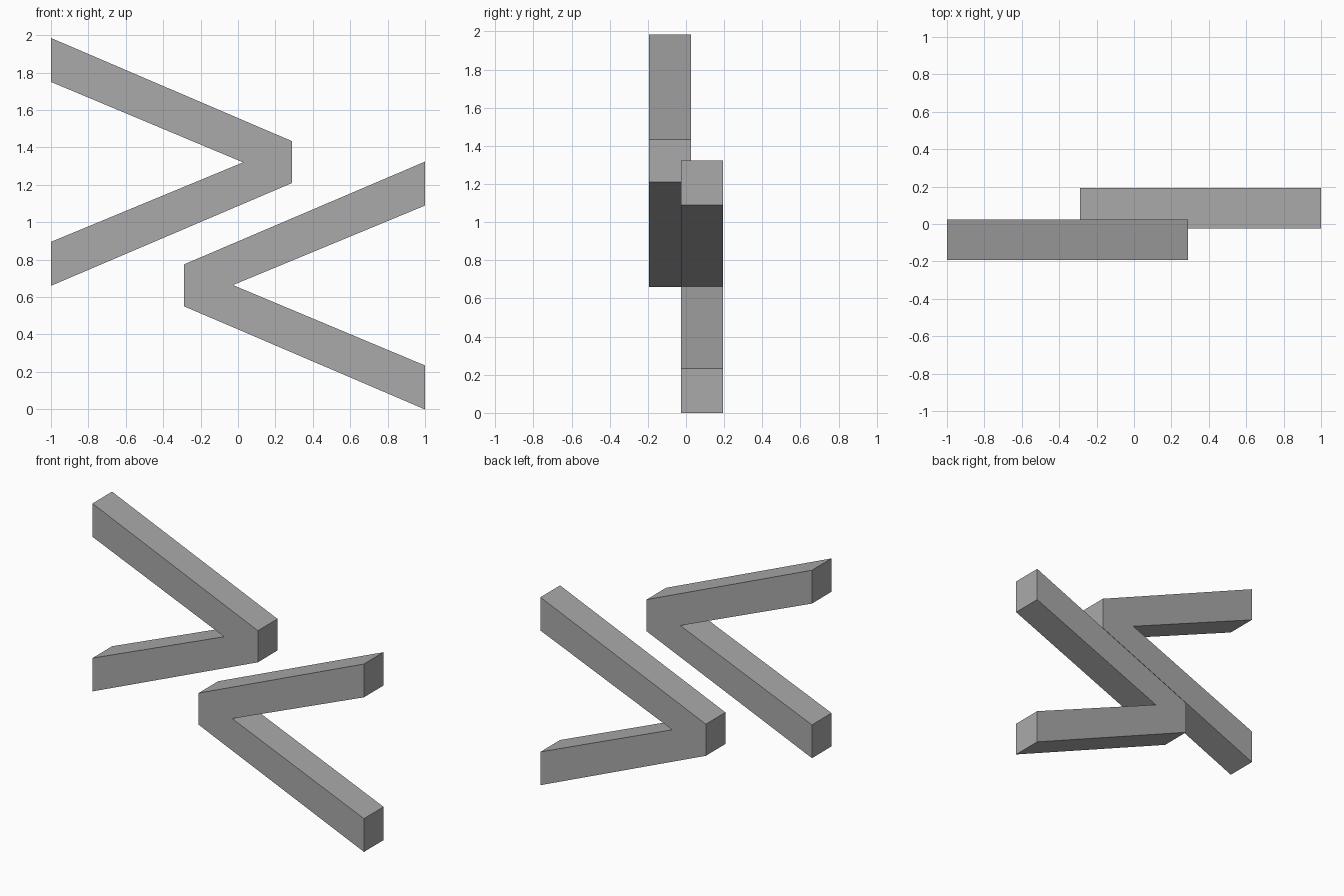
import bpy
import bmesh

cube = bpy.data.objects.get("Cube")
if cube:
    bpy.data.objects.remove(cube, do_unlink=True)

# Single grey finish
GREY = (0.4, 0.4, 0.4, 1.0)
grey = bpy.data.materials.new("plain grey")
grey.use_nodes = True
grey.diffuse_color = GREY
grey.node_tree.nodes["Principled BSDF"].inputs["Base Color"].default_value = GREY

MID_Z = 0.992  # height about which the two chevrons mirror each other
# Chevron outline in x and z, pointing to +x
OUTLINE = [(-1, 1.985), (-1, 1.75), (0.027, 1.32), (-1, 0.895),
           (-1, 0.66), (0.29, 1.21), (0.29, 1.433)]
FRONT, BACK = -0.193, 0.025


def chevron(name, turn):
    """Extrude the outline; turn = -1 rotates it half a turn and moves it back."""
    bm = bmesh.new()
    verts = [bm.verts.new((turn * x, turn * FRONT, MID_Z + turn * (z - MID_Z)))
             for x, z in OUTLINE]
    face = bm.faces.new(verts)
    side = bmesh.ops.extrude_face_region(bm, geom=[face])["geom"]
    moved = [v for v in side if isinstance(v, bmesh.types.BMVert)]
    bmesh.ops.translate(bm, verts=moved, vec=(0, turn * (BACK - FRONT), 0))
    bmesh.ops.recalc_face_normals(bm, faces=bm.faces)
    mesh = bpy.data.meshes.new(name)
    bm.to_mesh(mesh)
    bm.free()
    mesh.materials.append(grey)
    obj = bpy.data.objects.new(name, mesh)
    bpy.context.collection.objects.link(obj)


# Front chevron points right, rear chevron points left
chevron("upper_front_chevron", 1)
chevron("lower_rear_chevron", -1)
